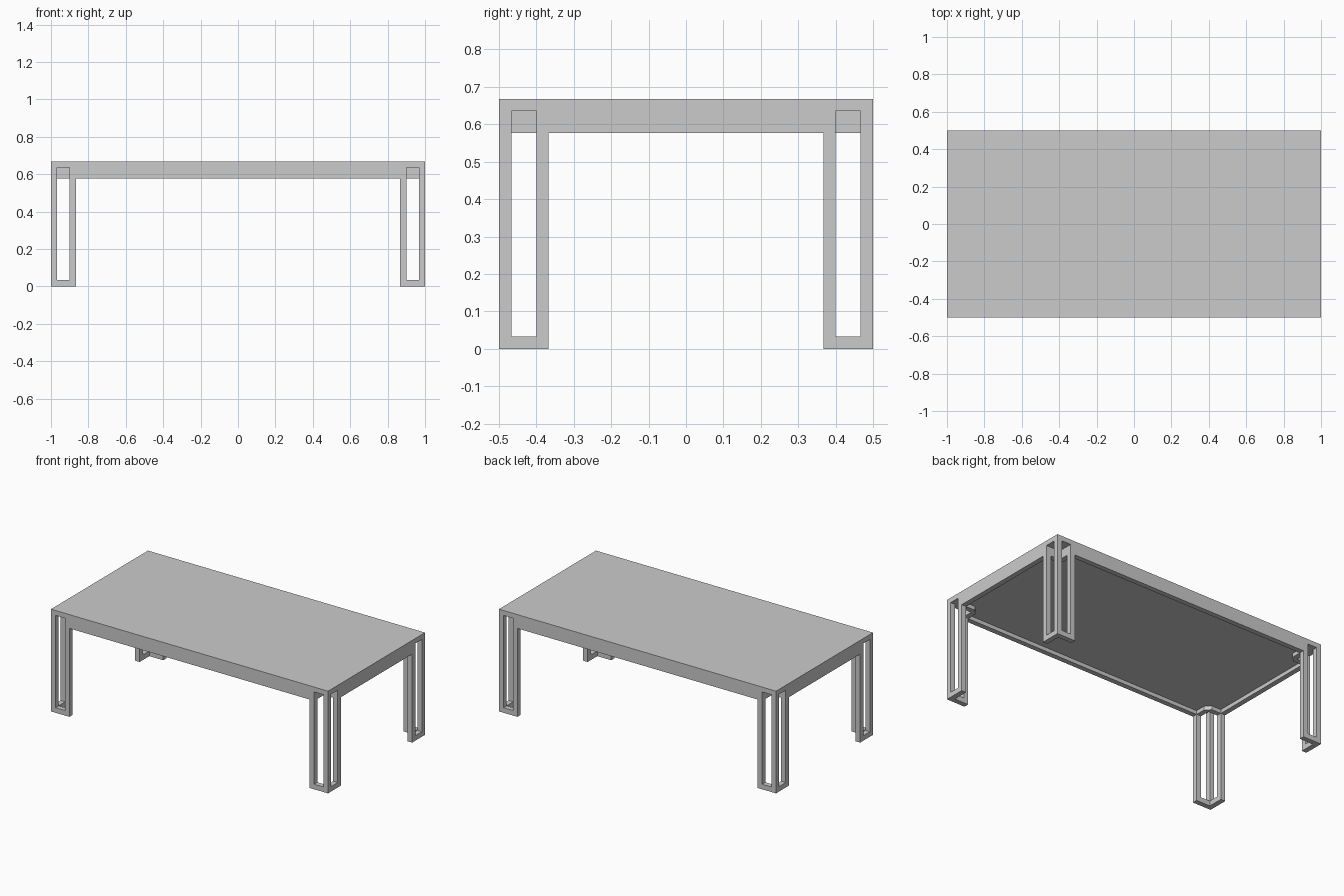
import bpy, bmesh

if "Cube" in bpy.data.objects:
    bpy.data.objects.remove(bpy.data.objects["Cube"])

HX, HY = 1.0, 0.5            # half length and half width
TOP, APRON, PANEL = 0.667, 0.577, 0.602
BAR, LEG = 0.033, 0.133      # bar thickness and leg width
CORNERS = [(1, 1), (-1, 1), (-1, -1), (1, -1)]


def prisms(name, outlines, z0, z1):
    """One object made of flat outlines extruded from z0 to z1."""
    bm = bmesh.new()
    for pts in outlines:
        lo = [bm.verts.new((x, y, z0)) for x, y in pts]
        hi = [bm.verts.new((x, y, z1)) for x, y in pts]
        bm.faces.new(lo)
        bm.faces.new(hi)
        for i in range(len(pts)):
            j = (i + 1) % len(pts)
            bm.faces.new((lo[i], lo[j], hi[j], hi[i]))
    bmesh.ops.recalc_face_normals(bm, faces=bm.faces)
    mesh = bpy.data.meshes.new(name)
    bm.to_mesh(mesh)
    bm.free()
    ob = bpy.data.objects.new(name, mesh)
    bpy.context.collection.objects.link(ob)
    return ob


def at_corner(pts, sx, sy):
    """Place points given as insets from the corner (sx, sy)."""
    return [(sx * (HX - a), sy * (HY - b)) for a, b in pts]


def cut(ob, cutter):
    m = ob.modifiers.new("cut", 'BOOLEAN')
    m.operation = 'DIFFERENCE'
    m.solver = 'EXACT'
    m.object = cutter
    cutter.hide_render = True
    cutter.hide_set(True)


# Window cutter: an L through both faces of each leg, up into the top
inner = LEG - BAR
window = [(inner, -0.05), (inner, inner), (-0.05, inner),
          (-0.05, BAR), (BAR, BAR), (BAR, -0.05)]
windows = prisms("window_cutter", [at_corner(window, *c) for c in CORNERS], BAR, 0.635)

# Recess cutter: underside panel outline stepping around each leg with a chamfer
step = [(BAR, LEG), (inner, LEG), (LEG, inner), (LEG, BAR)]
outline = []
for sx, sy in CORNERS:
    pts = at_corner(step, sx, sy)
    outline += pts if sx * sy > 0 else pts[::-1]
recess = prisms("recess_cutter", [outline], 0.5, PANEL)

# Table top with apron
top = prisms("table_top", [at_corner([(0, 0), (2 * HX, 0), (2 * HX, 2 * HY), (0, 2 * HY)], 1, 1)],
             APRON, TOP)
cut(top, recess)
cut(top, windows)

# Four L-shaped open frame legs
angle = [(0, 0), (LEG, 0), (LEG, BAR), (BAR, BAR), (BAR, LEG), (0, LEG)]
legs = prisms("legs", [at_corner(angle, *c) for c in CORNERS], 0, APRON)
cut(legs, windows)
